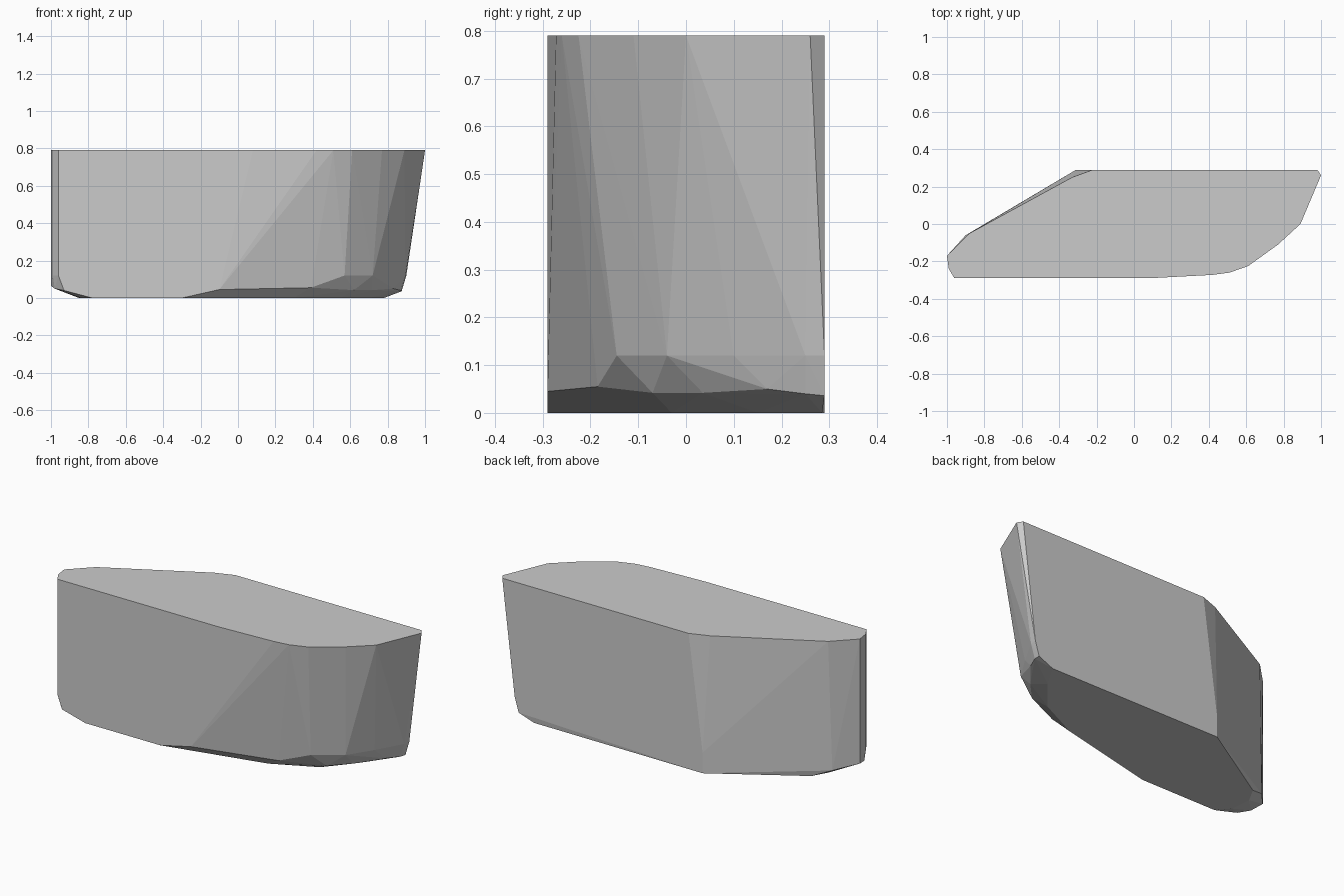
import bpy, bmesh

if "Cube" in bpy.data.objects:
    bpy.data.objects.remove(bpy.data.objects["Cube"])

# One plain grey for the whole block
grey = bpy.data.materials.new("plain_grey")
grey.diffuse_color = (0.6, 0.6, 0.6, 1)
grey.use_nodes = True
grey.node_tree.nodes["Principled BSDF"].inputs["Base Color"].default_value = grey.diffuse_color

# Cross-section outlines, listed anticlockwise from the front left corner
top = [(-.96, -.29), (.08, -.29), (.42, -.272), (.51, -.26), (.61, -.225),
       (.77, -.11), (.89, .0), (1, .26), (.98, .29), (-.22, .29),
       (-.33, .25), (-.88, -.05), (-1, -.17), (-.99, -.24)]
lower = [(-.96, -.29), (.45, -.175), (.57, -.145), (.72, -.04), (.81, .10),
         (.895, .25), (.9, .29), (-.31, .29), (-.88, -.05), (-1, -.17), (-.99, -.24)]
rim = [(-.93, -.29, .04), (-.10, -.29, .045), (.39, -.185, .055), (.62, -.07, .042),
       (.72, .035, .042), (.83, .17, .05), (.87, .25, .04), (.875, .29, .036),
       (-1, -.17, .065), (-.98, -.24, .05), (-.9, -.06, .04)]
base = [(-.78, -.29), (-.3, -.29), (.3, -.15), (.55, -.03), (.7, .15), (.78, .285),
        (-.31, .29), (-.8, -.01), (-.85, -.1), (-.84, -.22)]

points = [(x, y, .79) for x, y in top]
points += [(x, y, .12) for x, y in lower]
points += rim
points += [(x, y, 0) for x, y in base]

# Faceted block wrapped around the outlines
bm = bmesh.new()
for p in points:
    bm.verts.new(p)
hull = bmesh.ops.convex_hull(bm, input=bm.verts)
loose = set(hull["geom_interior"] + hull["geom_unused"])
bmesh.ops.delete(bm, geom=[v for v in loose if isinstance(v, bmesh.types.BMVert)], context="VERTS")
bmesh.ops.dissolve_limit(bm, angle_limit=.01, verts=bm.verts, edges=bm.edges)
bmesh.ops.recalc_face_normals(bm, faces=bm.faces)
mesh = bpy.data.meshes.new("faceted_block")
bm.to_mesh(mesh)
bm.free()
mesh.materials.append(grey)
bpy.context.collection.objects.link(bpy.data.objects.new("faceted_block", mesh))
